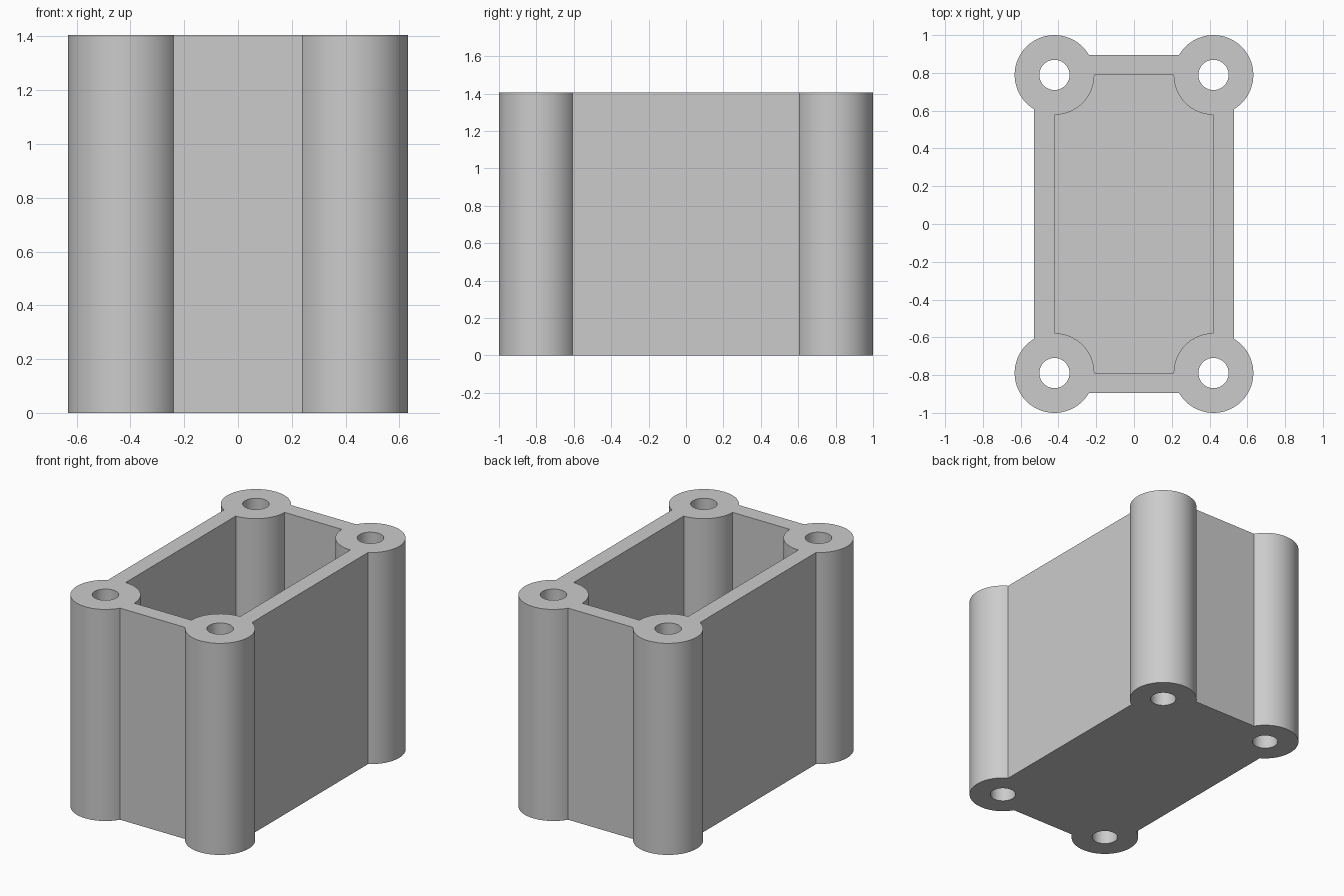
import bpy
import math

HEIGHT = 1.405
FLOOR = 0.105
BOSS_X, BOSS_Y = 0.421, 0.789
BOSS_R, HOLE_R = 0.211, 0.08
WALL_X, WALL_Y = 0.529, 0.896

cube = bpy.data.objects.get("Cube")
if cube:
    bpy.data.objects.remove(cube, do_unlink=True)


def prism(name, outline, z0, z1):
    """Extrude a counter-clockwise outline between two heights."""
    n = len(outline)
    verts = [(x, y, z) for z in (z0, z1) for x, y in outline]
    faces = [list(reversed(range(n))), list(range(n, 2 * n))]
    faces += [(i, (i + 1) % n, (i + 1) % n + n, i + n) for i in range(n)]
    mesh = bpy.data.meshes.new(name)
    mesh.from_pydata(verts, [], faces)
    obj = bpy.data.objects.new(name, mesh)
    bpy.context.collection.objects.link(obj)
    return obj


def rectangle(x, y):
    return [(-x, -y), (x, -y), (x, y), (-x, y)]


def circle(cx, cy, r, n=64):
    return [(cx + r * math.cos(math.tau * i / n),
             cy + r * math.sin(math.tau * i / n)) for i in range(n)]


def combine(target, tool, operation):
    """Apply a boolean and remove the tool object."""
    mod = target.modifiers.new(operation, "BOOLEAN")
    mod.operation = operation
    mod.solver = "EXACT"
    mod.object = tool
    bpy.context.view_layer.objects.active = target
    bpy.ops.object.modifier_apply(modifier=mod.name)
    bpy.data.objects.remove(tool, do_unlink=True)


# Open box with a floor
box = prism("enclosure", rectangle(WALL_X, WALL_Y), 0, HEIGHT)
cavity = prism("cavity", rectangle(BOSS_X, BOSS_Y), FLOOR, HEIGHT + 0.2)
combine(box, cavity, "DIFFERENCE")

# Corner screw bosses, then through holes
corners = [(sx * BOSS_X, sy * BOSS_Y) for sx in (-1, 1) for sy in (-1, 1)]
for x, y in corners:
    combine(box, prism("boss", circle(x, y, BOSS_R), 0, HEIGHT), "UNION")
for x, y in corners:
    hole = prism("hole", circle(x, y, HOLE_R, 48), -0.2, HEIGHT + 0.2)
    combine(box, hole, "DIFFERENCE")

# Plain grey finish
grey = bpy.data.materials.new("grey plastic")
grey.use_nodes = True
color = (0.6, 0.6, 0.6, 1)
grey.diffuse_color = color
grey.node_tree.nodes["Principled BSDF"].inputs["Base Color"].default_value = color
box.data.materials.clear()
box.data.materials.append(grey)

# Smooth cylinders with crisp edges
bpy.ops.object.select_all(action="DESELECT")
box.select_set(True)
bpy.context.view_layer.objects.active = box
bpy.ops.object.shade_smooth_by_angle(angle=math.radians(30))
